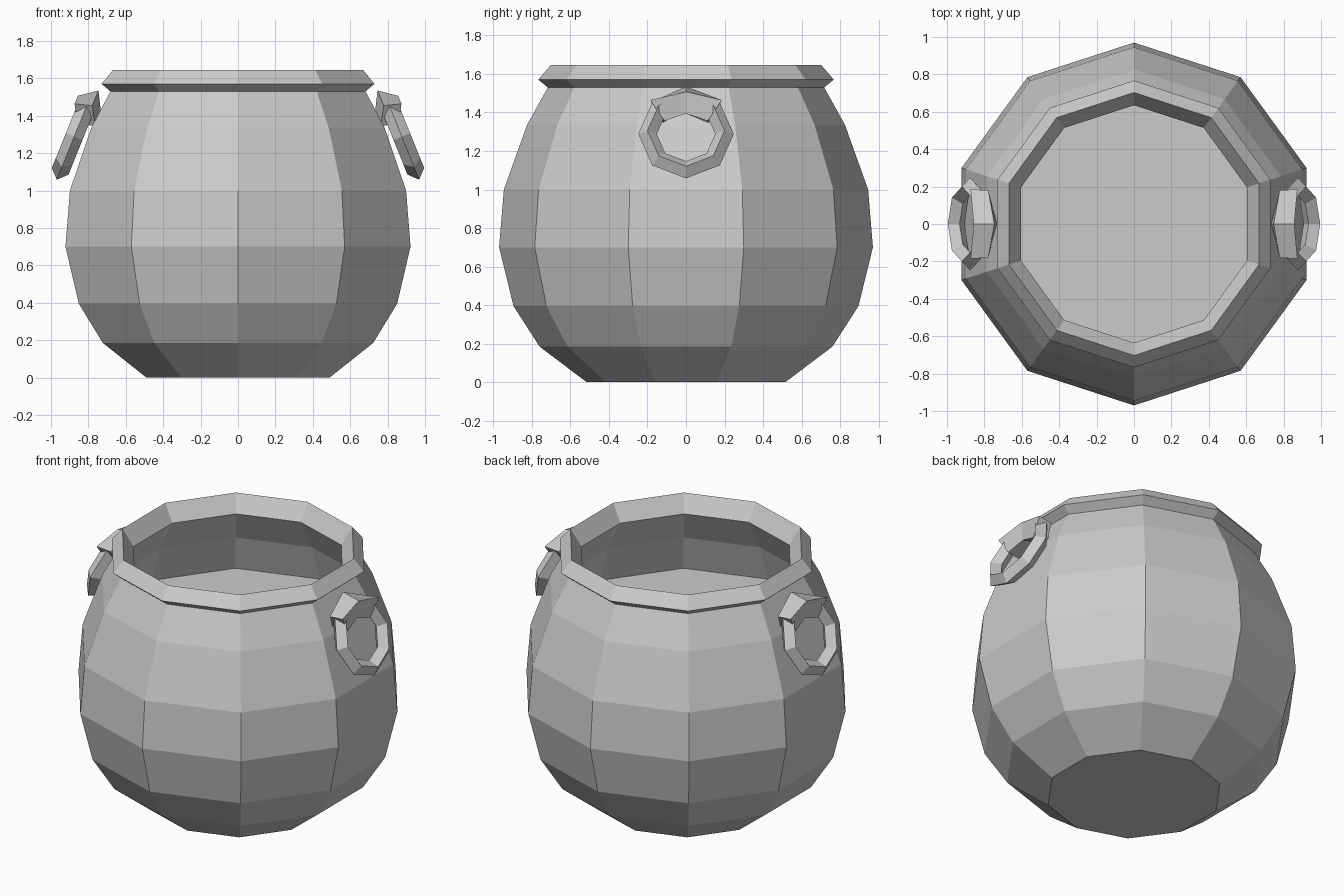
import bpy
import bmesh
from math import sin, cos, pi, radians

cube = bpy.data.objects.get("Cube")
if cube:
    bpy.data.objects.remove(cube, do_unlink=True)

iron = bpy.data.materials.new("grey_iron")
iron.use_nodes = True
GREY = (0.6, 0.6, 0.6, 1)
iron.diffuse_color = GREY
iron.node_tree.nodes["Principled BSDF"].inputs["Base Color"].default_value = GREY


def skin(name, loops, closed=False):
    """Join equal loops of points with quads; cap the ends unless closed."""
    bm = bmesh.new()
    rings = [[bm.verts.new(p) for p in loop] for loop in loops]
    n = len(rings[0])
    pairs = list(zip(rings, rings[1:]))
    if closed:
        pairs.append((rings[-1], rings[0]))
    for a, b in pairs:
        for i in range(n):
            j = (i + 1) % n
            bm.faces.new((a[i], a[j], b[j], b[i]))
    if not closed:
        bm.faces.new(rings[0])
        bm.faces.new(rings[-1])
    bmesh.ops.recalc_face_normals(bm, faces=bm.faces)
    mesh = bpy.data.meshes.new(name)
    bm.to_mesh(mesh)
    bm.free()
    mesh.materials.append(iron)
    obj = bpy.data.objects.new(name, mesh)
    bpy.context.collection.objects.link(obj)
    return obj


def decagon(r, z):
    return [(r * sin(i * pi / 5), r * cos(i * pi / 5), z) for i in range(10)]


# Pot: outer wall, flared rim, inner wall and the raised inner floor
profile = [
    (0.515, 0), (0.76, 0.185), (0.895, 0.395), (0.97, 0.70), (0.945, 1.0),
    (0.825, 1.335), (0.717, 1.53), (0.767, 1.57), (0.703, 1.645),
    (0.635, 1.54), (0.75, 1.335), (0.83, 1.10),
]
skin("pot", [decagon(r, z) for r, z in profile])

# Handles hang in a leaning plane: y across, u up the plane, h out of it
LEAN = radians(22)


def place(side, y, u, h):
    return (side * (0.876 - u * sin(LEAN) + h * cos(LEAN)), y,
            1.288 + u * cos(LEAN) + h * sin(LEAN))


def ring_loops(side, major=0.2, minor=0.048):
    for i in range(8):
        a = i * pi / 4
        section = [(major + minor * cos(k * pi / 2), minor * sin(k * pi / 2))
                   for k in range(4)]
        yield [place(side, r * sin(a), r * cos(a), h) for r, h in section]


# Bracket section corners: middle height, end height, end width, depth
bracket = [
    (0.277, 0.190, 0.180, -0.028),
    (0.210, 0.164, 0.186, 0.064),
    (0.110, 0.070, 0.113, 0.010),
    (0.177, 0.095, 0.120, -0.083),
]

for side, label in ((1, "left"), (-1, "right")):
    skin(label + "_handle_ring", list(ring_loops(side)), closed=True)
    loops = []
    for t in (-1, 0, 1):
        loops.append([place(side, t * w, end if t else mid, h)
                      for mid, end, w, h in bracket])
    skin(label + "_handle_bracket", loops)
